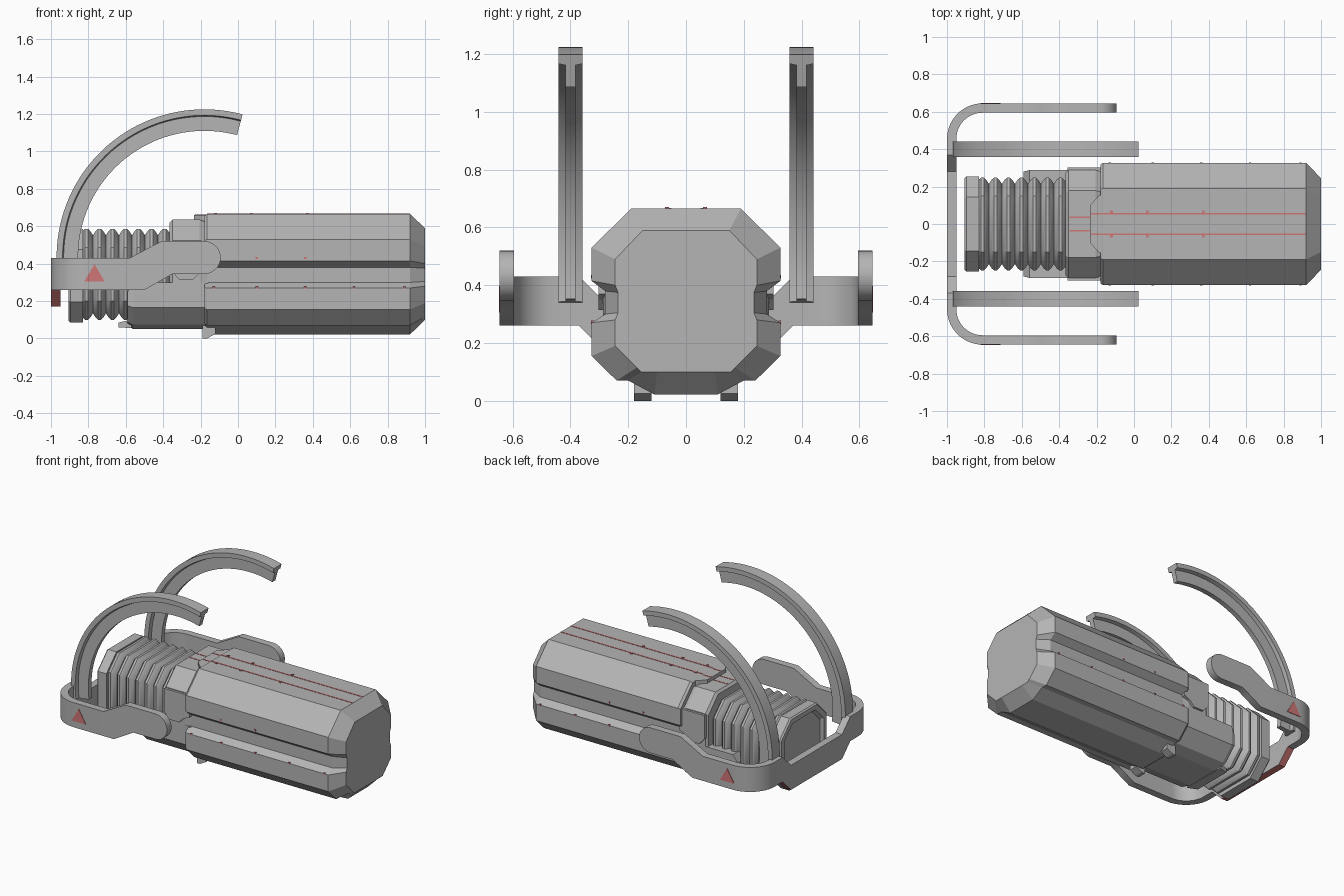
import bpy, bmesh, math

if "Cube" in bpy.data.objects:
    bpy.data.objects.remove(bpy.data.objects["Cube"])

def mat(name, rgb):
    m = bpy.data.materials.new(name)
    m.diffuse_color = (*rgb, 1)
    m.use_nodes = True
    m.node_tree.nodes["Principled BSDF"].inputs["Base Color"].default_value = m.diffuse_color
    return m

GREY = mat("light grey", (0.46, 0.46, 0.46))
RED = mat("soft red", (0.62, 0.18, 0.18))

def finish(name, bm, mats):
    bmesh.ops.recalc_face_normals(bm, faces=bm.faces)
    me = bpy.data.meshes.new(name)
    bm.to_mesh(me)
    bm.free()
    for m in mats:
        me.materials.append(m)
    ob = bpy.data.objects.new(name, me)
    bpy.context.collection.objects.link(ob)
    return ob

def loft(name, rings, mats=(GREY,), rule=None):
    """Skin a list of equal-length point rings and cap both ends."""
    bm = bmesh.new()
    vs = [[bm.verts.new(p) for p in r] for r in rings]
    n = len(vs[0])
    for a, b in zip(vs, vs[1:]):
        for i in range(n):
            bm.faces.new((a[i], a[(i + 1) % n], b[(i + 1) % n], b[i]))
    bm.faces.new(vs[0])
    bm.faces.new(vs[-1])
    bmesh.ops.recalc_face_normals(bm, faces=bm.faces)
    if rule:
        for f in bm.faces:
            f.material_index = rule(f)
    return finish(name, bm, mats)

def section(x, half):
    """Mirror a half outline (y, z) into a full ring at x."""
    return [(x, y, z) for y, z in half] + [(x, -y, z) for y, z in reversed(half)]

def octagon(x, hw, z0, z1, c):
    return section(x, [(hw - c, z1), (hw, z1 - c), (hw, z0 + c), (hw - c, z0)])

def side_plate(name, pts, y0, y1, m=GREY):
    """Extrude an x-z outline across y."""
    return loft(name, [[(x, y, z) for x, z in pts] for y in (y0, y1)], (m,))

def top_plate(name, pts, z0, z1, m=GREY):
    return loft(name, [[(x, y, z) for x, y in pts] for z in (z0, z1)], (m,))

def rect(a0, a1, b0, b1):
    return [(a0, b0), (a1, b0), (a1, b1), (a0, b1)]

# Main housing with side grooves and a tapered end
body = [(.19, .665), (.327, .53), (.327, .415), (.28, .38), (.28, .30),
        (.327, .27), (.327, .155), (.24, .07), (.2, .07), (.11, .022)]
end = [(.15, .59), (.245, .49), (.245, .40), (.235, .375), (.235, .305),
       (.245, .28), (.245, .19), (.17, .115), (.155, .1), (.1, .1)]
rim = [(y * .97, .34 + (z - .34) * .97) for y, z in body]
loft("main_housing", [section(-.18, rim), section(-.165, body),
                      section(.92, body), section(1.0, end)])
top_plate("housing_tongue", [(-.16, .16), (-.19, .15), (-.235, .1), (-.235, -.1),
                             (-.19, -.15), (-.16, -.16)], .6, .66)

# Collar between housing and bellows
loft("collar", [octagon(-.365, .275, .1, .62, .105), octagon(-.35, .288, .09, .635, .11),
                octagon(-.205, .288, .09, .635, .11), octagon(-.165, .28, .1, .62, .11)])
for s in (-1, 1):
    side_plate("collar_tab", [(-.355, .52), (-.355, .36), (-.315, .315), (-.24, .315),
                              (-.205, .35), (-.16, .37), (-.16, .52)], s * .25, s * .303)

# Lower cradle under the bellows
cradle = [(.262, .30), (.288, .30), (.288, .165), (.2, .075), (.12, .05)]
back = [(.262, .25), (.28, .25), (.28, .175), (.195, .09), (.12, .07)]
loft("cradle", [section(-.59, back), section(-.56, cradle), section(-.16, cradle)])
loft("cradle_lip", [section(-.64, [(.14, .085), (.14, .06)]),
                    section(-.57, [(.16, .1), (.16, .055)])])
for s in (-1, 1):
    side_plate("foot", [(-.19, 0), (-.165, 0), (-.12, .025), (-.12, .075), (-.19, .075)],
               s * .12, s * .18)

# Bellows with rounded ridges
rings = []
for i in range(8):
    x = -.845 + i * .0695
    for dx, d in ((0, .036), (.014, .014), (.027, .002), (.0425, .002), (.0555, .014)):
        rings.append(octagon(x + dx, .25 - d, .098 + d, .588 - d, .10 - d * .4))
loft("bellows", rings)

# End cap with a recessed back panel
loft("end_cap", [octagon(-.83, .255, .085, .585, .11), octagon(-.895, .255, .085, .585, .11),
                 octagon(-.905, .247, .093, .577, .108), octagon(-.905, .215, .125, .545, .09),
                 octagon(-.885, .20, .14, .53, .085)])

# U-shaped carrying yoke with raised round ends and a dropped middle
def ramp(v, a, b):
    return max(0, min(1, (v - a) / (b - a)))

def yoke_ring(x, y, nx, ny):
    drop = .09 * ramp(abs(y), .37, .28) if x < -.9 else 0
    lo = .26 + .085 * ramp(x, -.5, -.35) - drop
    hi = .43 + .09 * ramp(x, -.58, -.41) - drop
    if x > -.18:
        h = math.sqrt(max(.0875 ** 2 - (x + .18) ** 2, 1e-6))
        lo, hi = .4325 - h, .4325 + h
    ix, iy = x - nx * .05, y - ny * .05
    return [(x, y, lo), (x, y, hi), (ix, iy, hi), (ix, iy, lo)]

half = [(-.18 + .0875 * math.cos(math.radians(a)), .645, 0, 1) for a in range(0, 90, 10)]
half += [(x, .645, 0, 1) for x in (-.18, -.35, -.41, -.5, -.58)]
for k in range(11):
    a = math.radians(90 + 9 * k)
    half.append((-.81 + .19 * math.cos(a), .455 + .19 * math.sin(a), math.cos(a), math.sin(a)))
half += [(-1, .37, -1, 0), (-1, .28, -1, 0)]
path = half + [(x, -y, nx, -ny) for x, y, nx, ny in reversed(half)]

def yoke_colour(f):
    c = f.calc_center_median()
    return 1 if c.x < -.9 and abs(c.y) < .37 and f.normal.z < -.3 else 0

loft("yoke", [yoke_ring(*p) for p in path], (GREY, RED), yoke_colour)

for s in (-1, 1):
    # Warning triangle on each yoke arm
    side_plate("warning_triangle", [(-.822, .305), (-.713, .305), (-.767, .397)],
               s * .64, s * .648, RED)

    # Curved hoop: outer flange with a thin inner web
    prof = [(-.042, .79), (.042, .79), (.042, .758), (.017, .752),
            (.017, .675), (-.017, .675), (-.017, .752), (-.042, .758)]
    rings = []
    for k in range(41):
        a = math.radians(75 + 112 * k / 40)
        rings.append([(-.18 + r * math.cos(a), s * .4 + w, .435 + r * math.sin(a))
                      for w, r in prof])
    loft("hoop", rings)

    # Red guide lines and marker dots on the housing
    top_plate("guide_line", rect(-.165, .92, s * .05, s * .06), .66, .667, RED)
    top_plate("tongue_line", rect(-.23, -.165, s * .05, s * .06), .655, .662, RED)
    top_plate("collar_line", rect(-.345, -.235, s * .032, s * .04), .63, .637, RED)
    for x in (-.12, .07, .37):
        top_plate("top_marker", rect(x - .007, x + .007, s * .058, s * .072), .662, .67, RED)
    for x in (.1, .36):
        side_plate("upper_marker", rect(x - .006, x + .006, .424, .436), s * .322, s * .329, RED)
    for x in (-.13, .1, .36, .62, .89):
        side_plate("lower_marker", rect(x - .006, x + .006, .266, .278), s * .321, s * .329, RED)

# Sharp edges kept on everything, soft curves on hoops, yoke and bellows
for ob in bpy.context.scene.objects:
    ob.select_set(ob.name.split(".")[0] in ("hoop", "yoke", "bellows"))
    if ob.select_get():
        bpy.context.view_layer.objects.active = ob
bpy.ops.object.shade_smooth_by_angle(angle=math.radians(30))
